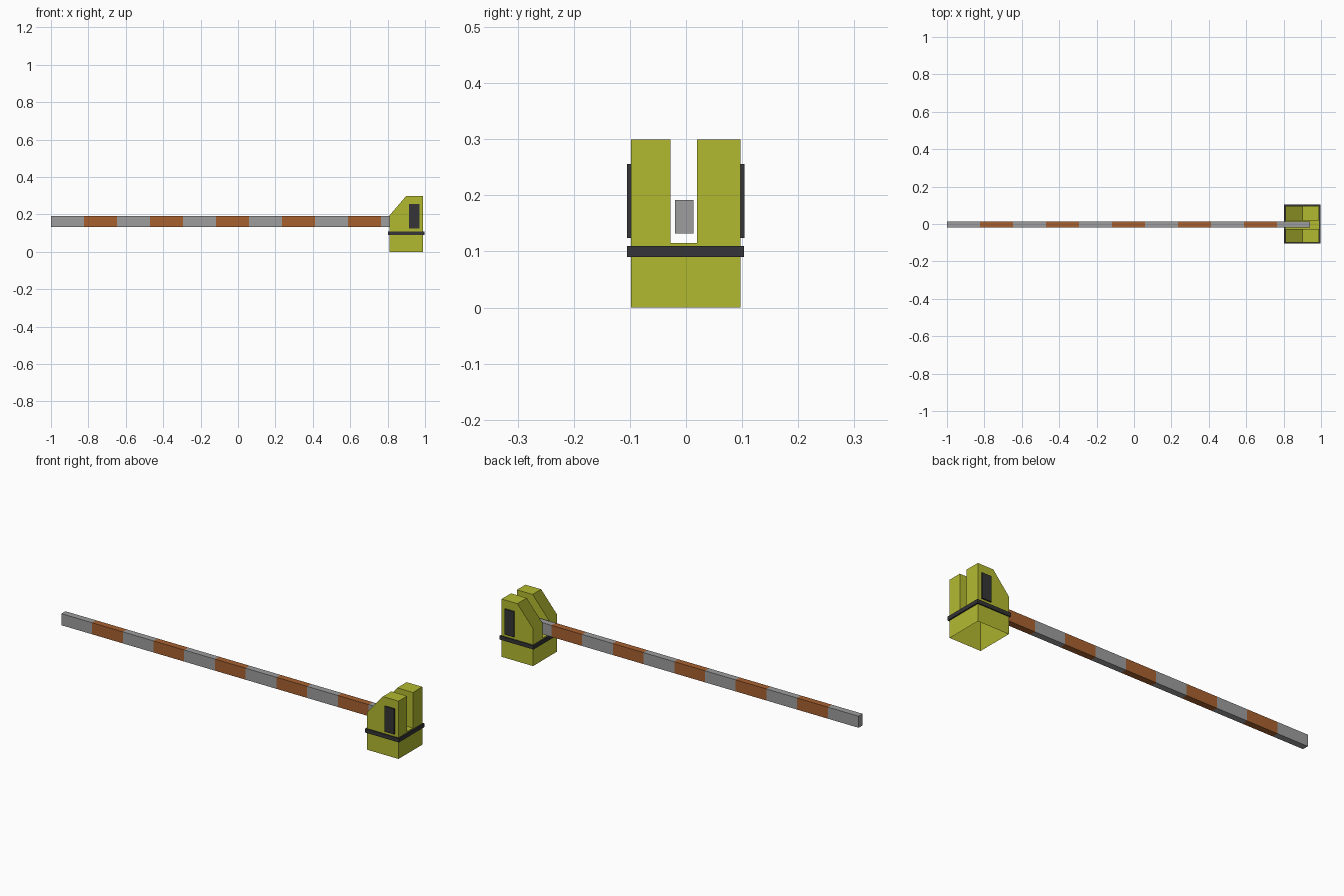
import bpy, bmesh
from mathutils import Vector

if "Cube" in bpy.data.objects:
    bpy.data.objects.remove(bpy.data.objects["Cube"])


def material(name, rgb):
    m = bpy.data.materials.new(name)
    m.diffuse_color = (*rgb, 1)
    m.use_nodes = True
    m.node_tree.nodes["Principled BSDF"].inputs["Base Color"].default_value = m.diffuse_color
    return m


GREEN = material("yellow_green", (0.45, 0.49, 0.03))
DARK = material("dark_trim", (0.035, 0.035, 0.038))
GREY = material("bar_grey", (0.34, 0.34, 0.34))
ORANGE = material("bar_orange", (0.39, 0.12, 0.03))


def finish(name, bm, *mats):
    bmesh.ops.recalc_face_normals(bm, faces=bm.faces[:])
    me = bpy.data.meshes.new(name)
    bm.to_mesh(me)
    bm.free()
    for m in mats:
        me.materials.append(m)
    ob = bpy.data.objects.new(name, me)
    bpy.context.collection.objects.link(ob)
    return ob


def extrude_x(profile, xs):
    """Loft a (y, z) profile through the given x stations; return rings of side faces."""
    bm = bmesh.new()
    rings = [[bm.verts.new((x, y, z)) for y, z in profile] for x in xs]
    n = len(profile)
    sections = []
    for a, b in zip(rings, rings[1:]):
        sections.append([bm.faces.new((a[i], a[(i + 1) % n], b[(i + 1) % n], b[i]))
                         for i in range(n)])
    bm.faces.new(rings[0])
    bm.faces.new(rings[-1])
    return bm, sections


def rect(y0, y1, z0, z1):
    return [(y0, z0), (y1, z0), (y1, z1), (y0, z1)]


# Forked housing: U-shaped section with sloped front corners, open underneath
u_profile = [(-0.098, 0), (0.097, 0), (0.097, 0.3), (0.02, 0.3),
             (0.02, 0.115), (-0.028, 0.115), (-0.028, 0.3), (-0.098, 0.3)]
bm, _ = extrude_x(u_profile, (0.81, 0.99))
cut = bmesh.ops.bisect_plane(bm, geom=bm.verts[:] + bm.edges[:] + bm.faces[:],
                             plane_co=Vector((0.81, 0, 0.195)),
                             plane_no=Vector((-0.105, 0, 0.09)).normalized(),
                             clear_outer=True)
bmesh.ops.holes_fill(bm, edges=[e for e in bm.edges if e.is_boundary], sides=0)
bm.normal_update()
under = [f for f in bm.faces if all(v.co.z < 0.001 for v in f.verts)]
bmesh.ops.delete(bm, geom=under, context='FACES_ONLY')
finish("housing", bm, GREEN)

# Trim band: outer strip with narrow rims running around the housing
bm = bmesh.new()
loops = []
for x0, x1, y0, y1, z in ((0.81, 0.99, -0.098, 0.097, 0.09),
                          (0.803, 0.997, -0.105, 0.103, 0.09),
                          (0.803, 0.997, -0.105, 0.103, 0.11),
                          (0.81, 0.99, -0.098, 0.097, 0.11)):
    loops.append([bm.verts.new((x, y, z))
                  for x, y in ((x0, y0), (x1, y0), (x1, y1), (x0, y1))])
for a, b in zip(loops, loops[1:]):
    for i in range(4):
        j = (i + 1) % 4
        bm.faces.new((a[i], a[j], b[j], b[i]))
finish("trim_band", bm, DARK)

# Dark plates on both outer sides
for name, y0, y1 in (("front_plate", -0.105, -0.097), ("back_plate", 0.096, 0.104)):
    bm, _ = extrude_x(rect(y0, y1, 0.124, 0.256), (0.915, 0.97))
    finish(name, bm, DARK)

# Barrier bar with eleven alternating stripes
step = 1.94 / 11
bm, sections = extrude_x(rect(-0.02, 0.013, 0.132, 0.192),
                         [-1 + i * step for i in range(12)])
for i, faces in enumerate(sections):
    for f in faces:
        f.material_index = i % 2
finish("striped_bar", bm, GREY, ORANGE)
